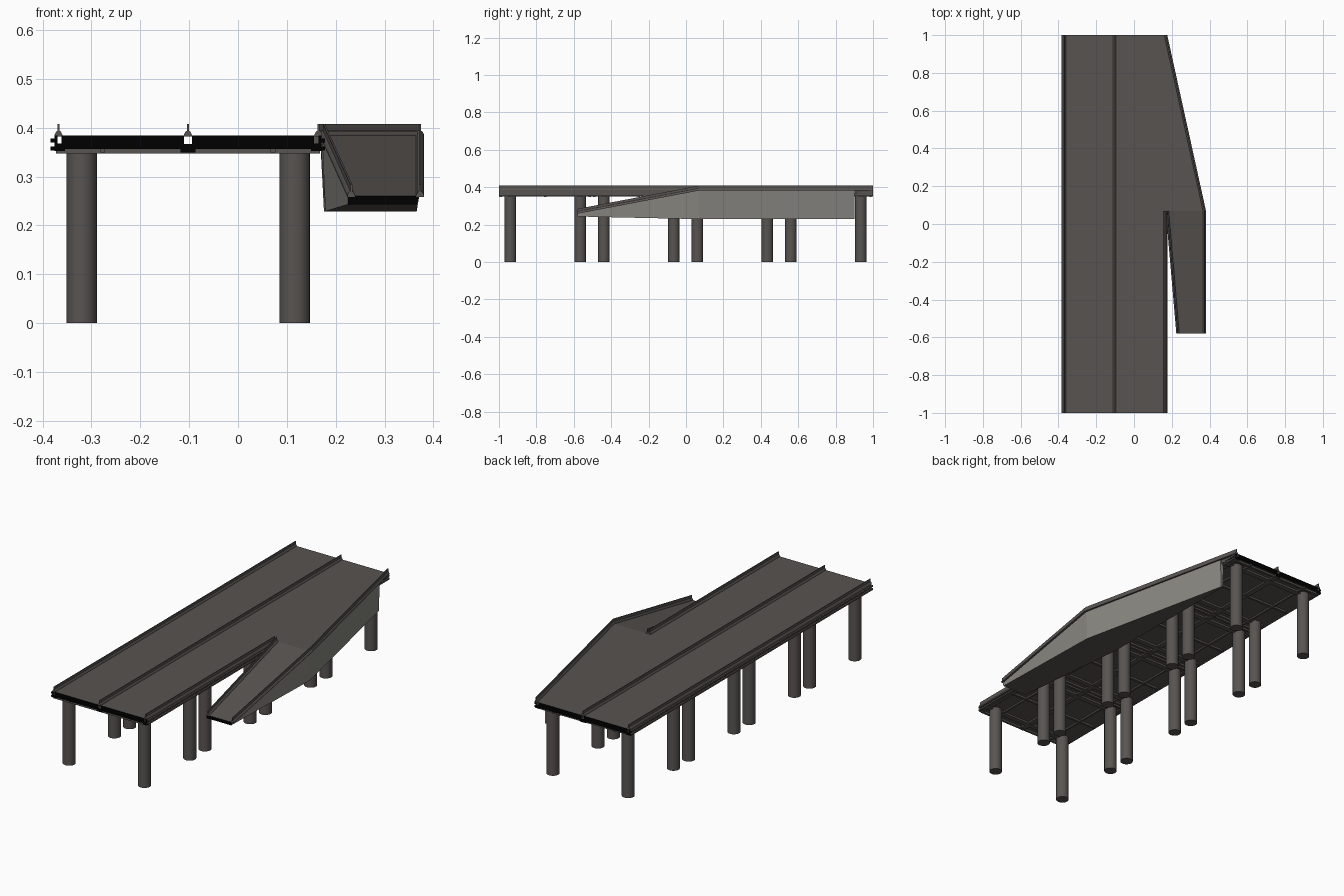
import bpy, bmesh, math
from mathutils import Vector

if "Cube" in bpy.data.objects:
    bpy.data.objects.remove(bpy.data.objects["Cube"])


def mat(name, c):
    m = bpy.data.materials.new(name)
    m.diffuse_color = (*c, 1)
    m.use_nodes = True
    m.node_tree.nodes["Principled BSDF"].inputs["Base Color"].default_value = m.diffuse_color
    return m


ROAD = mat("asphalt grey", (0.098, 0.088, 0.083))
WALL = mat("light concrete", (0.25, 0.243, 0.22))
BLACK = mat("black end", (0.0, 0.0, 0.0))


def loft(name, rings, mats, rule=None):
    """Skin equal-length closed rings of 3D points and cap both ends."""
    bm = bmesh.new()
    vs = [[bm.verts.new(p) for p in r] for r in rings]
    n = len(vs[0])
    for a, b in zip(vs, vs[1:]):
        for i in range(n):
            j = (i + 1) % n
            bm.faces.new((a[i], a[j], b[j], b[i]))
    bm.faces.new(vs[0])
    bm.faces.new(vs[-1])
    bmesh.ops.recalc_face_normals(bm, faces=bm.faces[:])
    bm.normal_update()
    if rule:
        for f in bm.faces:
            f.material_index = rule(f.normal)
    me = bpy.data.meshes.new(name)
    bm.to_mesh(me)
    bm.free()
    for m in mats:
        me.materials.append(m)
    ob = bpy.data.objects.new(name, me)
    bpy.context.collection.objects.link(ob)
    return ob


def sweep(name, path, profile, mats, rule=None):
    """Carry an x/z profile along a path that runs mainly in y."""
    return loft(name, [[(p[0] + x, p[1], p[2] + z) for x, z in profile] for p in path], mats, rule)


def rect(x0, x1, z0, z1):
    return [(x0, z0), (x1, z0), (x1, z1), (x0, z1)]


def run(name, x0, x1, z0, z1, mats, y0=-1, y1=1, rule=None):
    return sweep(name, [(0, y0, 0), (0, y1, 0)], rect(x0, x1, z0, z1), mats, rule)


def ends(n):
    return 1 if abs(n.y) > 0.9 else 0


MID, TOP = -0.1025, 0.384
BARRIER = [(-0.008, -0.002), (0.008, -0.002), (0.008, 0.002), (0.005, 0.008), (0.002, 0.010),
           (0.002, 0.024), (-0.002, 0.024), (-0.002, 0.010), (-0.005, 0.008), (-0.008, 0.002)]

# Main deck: two carriageway slabs with a service channel under the median
for side, x0, x1 in (("left", -0.361, MID - 0.008), ("right", MID + 0.008, 0.156)):
    run(side + "_carriageway", x0, x1, 0.357, TOP, [ROAD, BLACK], rule=ends)
run("median_channel_floor", MID - 0.015, MID + 0.015, 0.349, 0.367, [ROAD, BLACK], rule=ends)

# Edge channels with outer ribs on each side
for s, side in ((-1, "left"), (1, "right")):
    def span(a, b):
        return sorted((MID + s * a, MID + s * b))
    run(side + "_channel_floor", *span(0.252, 0.272), 0.352, 0.368, [ROAD, BLACK], rule=ends)
    run(side + "_edge_plate", *span(0.267, 0.273), 0.352, TOP, [ROAD, BLACK], rule=ends)
    for z in (0.354, 0.370):
        run(side + "_edge_rib", *span(0.272, 0.281), z, z + 0.008, [ROAD, BLACK], rule=ends)

# Barriers
sweep("left_barrier", [(MID - 0.265, -1, TOP), (MID - 0.265, 1, TOP)], BARRIER, [ROAD])
sweep("median_barrier", [(MID, -1, TOP), (MID, 1, TOP)], BARRIER, [ROAD])
sweep("right_barrier", [(MID + 0.267, -1, TOP), (MID + 0.267, 0.07, TOP)], BARRIER, [ROAD])
sweep("ramp_outer_barrier", [(0.168, 1, TOP), (0.373, 0.07, TOP), (0.373, -0.58, 0.26)],
      BARRIER, [ROAD])
sweep("ramp_inner_barrier", [(0.176, 0.07, TOP), (0.232, -0.58, 0.26)], BARRIER, [ROAD])


def ring(y, bl, br, tl, tr, zb, zt):
    return [(bl, y, zb), (br, y, zb), (tr, y, zt), (tl, y, zt)]


# Exit lane: flared deck at road level
loft("exit_lane_deck", [ring(1, 0.154, 0.160, 0.154, 0.165, 0.366, TOP),
                        ring(0.07, 0.154, 0.364, 0.154, 0.368, 0.366, TOP)], [ROAD])


# Exit ramp body: deep walls under the flare, tapering as the road descends
def ramp_rule(n):
    if abs(n.x) > 0.7:
        return 1
    if n.y < -0.9:
        return 2
    return 1 if n.y > 0.9 else 0


loft("exit_ramp_body", [ring(0.90, 0.176, 0.186, 0.168, 0.190, 0.229, 0.383),
                        ring(0.07, 0.179, 0.366, 0.172, 0.371, 0.229, TOP),
                        ring(-0.58, 0.225, 0.366, 0.225, 0.371, 0.243, 0.260)],
     [ROAD, WALL, BLACK], ramp_rule)

# Four bridge modules: underside beams and column pairs
for c in (-0.752, -0.252, 0.248, 0.748):
    for d in (-0.238, -0.187, 0.0, 0.187, 0.238):
        w = 0.014 if abs(d) == 0.187 else 0.006
        run("cross_beam", MID - 0.27, MID + 0.27, 0.347, 0.358, [ROAD], c + d - w, c + d + w)
    for d in (-0.187, 0.187):
        for x in (-0.32, 0.116):
            bpy.ops.mesh.primitive_cylinder_add(vertices=32, radius=0.031, depth=0.355,
                                                location=(x, c + d, 0.1775))
            ob = bpy.context.object
            ob.name = "column"
            ob.data.materials.append(ROAD)
            bpy.ops.object.shade_smooth_by_angle()

# Underside lengthwise stringers
for x in (-0.277, 0.072):
    run("stringer", x - 0.005, x + 0.005, 0.349, 0.358, [ROAD])
